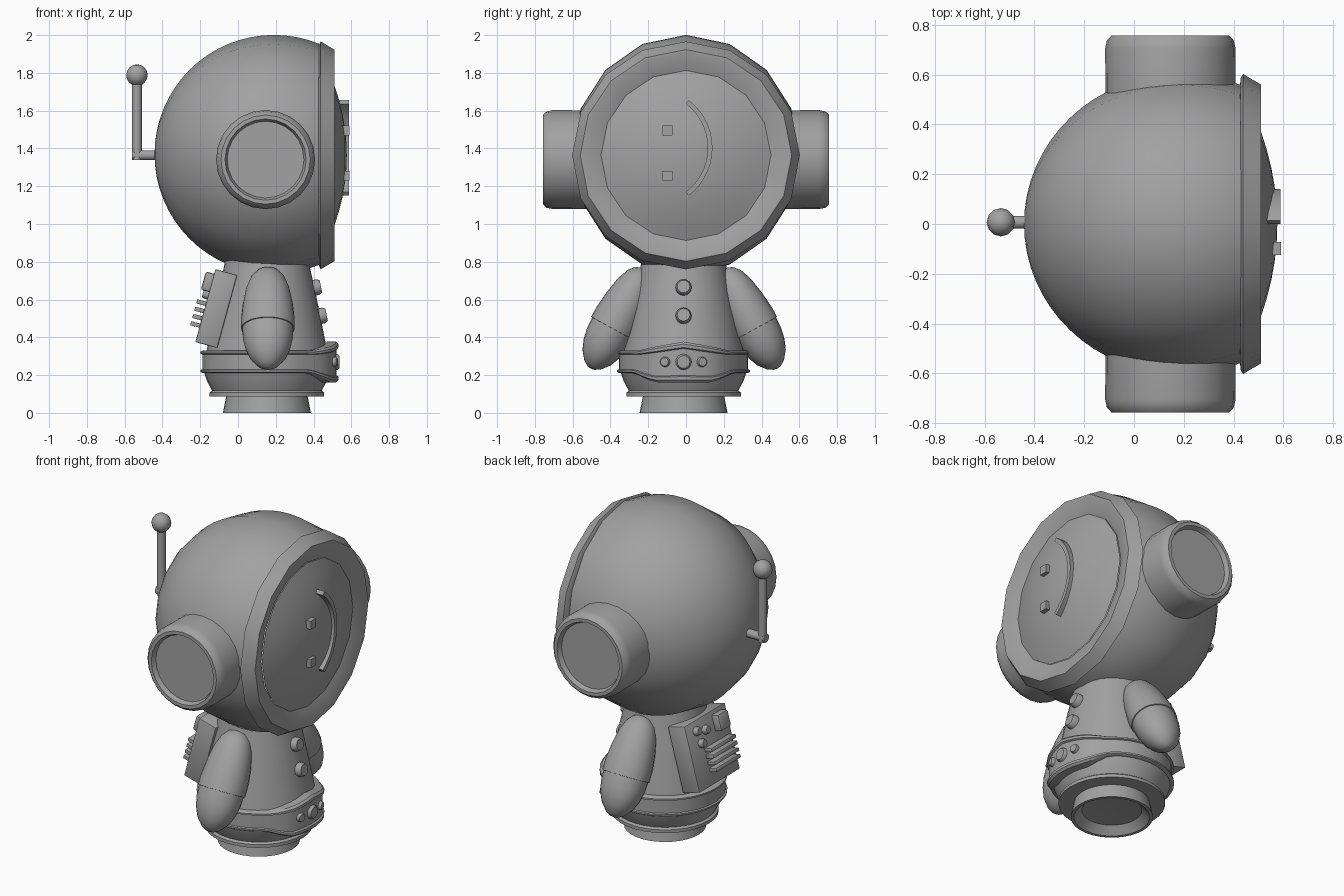
import bpy
import bmesh
from math import sin, cos, pi, sqrt, asin
from mathutils import Matrix, Vector

if "Cube" in bpy.data.objects:
    bpy.data.objects.remove(bpy.data.objects["Cube"], do_unlink=True)

grey = bpy.data.materials.new("mid_grey")
grey.use_nodes = True
COLOUR = (0.36, 0.36, 0.36, 1)
grey.diffuse_color = COLOUR
grey.node_tree.nodes["Principled BSDF"].inputs["Base Color"].default_value = COLOUR

CX, CY = 0.153, -0.013          # body axis
FACE_Z = 1.363                  # visor centre height
TO_X = Matrix.Rotation(pi / 2, 4, 'Y')


def at(x, y, z):
    return Matrix.Translation((x, y, z))


def along(start, direction):
    """Matrix with local z pointing along direction."""
    return at(*start) @ Vector(direction).to_track_quat('Z', 'Y').to_matrix().to_4x4()


def finish(bm, name, matrix=Matrix(), angle=0.6):
    bmesh.ops.remove_doubles(bm, verts=bm.verts, dist=0.0001)
    bmesh.ops.recalc_face_normals(bm, faces=bm.faces)
    bm.transform(matrix)
    mesh = bpy.data.meshes.new(name)
    bm.to_mesh(mesh)
    bm.free()
    mesh.materials.append(grey)
    obj = bpy.data.objects.new(name, mesh)
    bpy.context.collection.objects.link(obj)
    bpy.ops.object.select_all(action='DESELECT')
    obj.select_set(True)
    bpy.context.view_layer.objects.active = obj
    bpy.ops.object.shade_smooth_by_angle(angle=angle)
    return obj


def lathe(name, profile, matrix=Matrix(), segs=32):
    """Spin (radius, height) points about local z."""
    bm = bmesh.new()
    vs = [bm.verts.new((r, 0, h)) for r, h in profile]
    edges = [bm.edges.new(p) for p in zip(vs, vs[1:])]
    bmesh.ops.spin(bm, geom=vs + edges, cent=(0, 0, 0), axis=(0, 0, 1),
                   angle=2 * pi, steps=segs)
    return finish(bm, name, matrix)


def box(name, size, matrix, bevel=0.0):
    bm = bmesh.new()
    bmesh.ops.create_cube(bm, size=1)
    bmesh.ops.scale(bm, vec=size, verts=bm.verts)
    if bevel:
        bmesh.ops.bevel(bm, geom=bm.edges[:], offset=bevel, segments=2,
                        affect='EDGES', profile=0.5)
    return finish(bm, name, matrix)


def stud(name, radius, height, matrix):
    """Round button with a softened rim."""
    return lathe(name, [(0, 0), (radius, 0), (radius, height * 0.65),
                        (radius * 0.8, height), (0, height)], matrix, 16)


# Helmet shell: sphere open at the face side
R = 0.632
t_end = pi / 2 + asin(0.24 / R)
shell = [(R * sin(t_end * i / 20), -R * cos(t_end * i / 20)) for i in range(21)]
lathe("helmet_shell", shell, at(0.19, 0, 1.369) @ Matrix.Diagonal((1, 0.955, 1, 1)) @ TO_X, 16)

# Face rim and domed visor
lathe("visor_rim", [(0.54, 0.425), (0.585, 0.428), (0.603, 0.438), (0.56, 0.51),
                    (0.545, 0.51), (0.45, 0.475)], at(0, 0, FACE_Z) @ TO_X, 16)
dome = [(0.45 * i / 6, 0.576 - 0.475 * (0.45 * i / 6) ** 2) for i in range(7)]
lathe("visor", dome, at(0, 0, FACE_Z) @ TO_X, 16)

# Eyes
for side, z in (("upper", 1.495), ("lower", 1.255)):
    box(side + "_eye", (0.06, 0.052, 0.052), at(0.56, -0.098, z))

# Smile: arc strip with depth
bm = bmesh.new()
STEPS = 14
rows = []
for i in range(STEPS + 1):
    a = -0.92 + 1.84 * i / STEPS
    rows.append([bm.verts.new((x, -0.178 + r * cos(a), 1.403 + r * sin(a)))
                 for x, r in ((0.5, 0.293), (0.588, 0.293), (0.588, 0.318), (0.5, 0.318))])
for p, q in zip(rows, rows[1:]):
    for k in range(4):
        n = (k + 1) % 4
        bm.faces.new((p[k], p[n], q[n], q[k]))
bm.faces.new(rows[0])
bm.faces.new(rows[-1])
finish(bm, "smile")

# Ear cups with recessed caps
for side, s in (("left", 1), ("right", -1)):
    lathe(side + "_ear_cup", [(0.26, 0.45), (0.262, 0.705), (0.255, 0.738), (0.236, 0.758),
                              (0.215, 0.758), (0.203, 0.73), (0, 0.73)],
          along((0.146, 0, 1.341), (0, s, 0)), 24)

# Antenna: elbow rod and ball
AX, AY = -0.535, 0.007
lathe("antenna_arm", [(0, 0), (0.026, 0), (0.026, 0.17), (0, 0.17)],
      along((AX - 0.026, AY, 1.364), (1, 0, 0)), 12)
lathe("antenna_stem", [(0, 0), (0.026, 0), (0.026, 0.42), (0, 0.42)], at(AX, AY, 1.338), 12)
lathe("antenna_ball", [(0.057 * sin(pi * i / 8), -0.057 * cos(pi * i / 8)) for i in range(9)],
      at(AX, AY, 1.788), 12)

# Body: hollow foot, flared hem and tapering jacket
body = at(CX, CY, 0)
lathe("foot_base", [(0, 0.06), (0.17, 0.045), (0.215, 0), (0.233, 0), (0.215, 0.09),
                    (0.1, 0.1)], body)
lathe("hem", [(0.2, 0.088), (0.303, 0.088), (0.303, 0.108), (0.29, 0.118), (0.318, 0.17),
              (0.333, 0.215), (0.3, 0.25)], body)
lathe("jacket", [(0.335, 0.21), (0.325, 0.3), (0.315, 0.35), (0.285, 0.5), (0.255, 0.65),
                 (0.23, 0.76), (0.22, 0.82)], body)

# Belt ring that swells into a buckle at the face side
section = [(0.29, 0), (0.34, 0), (0.352, 0.06), (0.352, 0.14), (0.342, 0.17), (0.342, 0.83),
           (0.352, 0.86), (0.352, 0.94), (0.34, 1), (0.29, 1)]
bm = bmesh.new()
SEGS = 48
rings = []
for i in range(SEGS):
    a = 2 * pi * i / SEGS
    off = min(a, 2 * pi - a)
    peak = max(0, 1 - off / 0.75)
    plate = min(1, max(0, (0.85 - off) / 0.42))
    low, high = 0.21 - 0.048 * plate, 0.33 + 0.047 * peak
    rings.append([bm.verts.new(((r + 0.026 * plate) * cos(a), (r + 0.026 * plate) * sin(a),
                                low + (high - low) * v)) for r, v in section])
for i in range(SEGS):
    p, q = rings[i], rings[(i + 1) % SEGS]
    for k in range(len(section)):
        n = (k + 1) % len(section)
        bm.faces.new((p[k], p[n], q[n], q[k]))
finish(bm, "belt", body)

# Belt studs and jacket buttons
for name, y, r in (("right", -0.095, 0.027), ("middle", 0, 0.042), ("left", 0.095, 0.027)):
    a = asin(y / 0.36)
    d = Vector((cos(a), sin(a), 0))
    stud(name + "_belt_stud", r, 0.035, along(Vector((CX, CY, 0.27)) + d * 0.35, d))
for name, z, r in (("upper", 0.66, 0.24), ("lower", 0.51, 0.27)):
    stud(name + "_jacket_button", 0.042, 0.047, along((CX + r, CY, z), (1, 0, 0.2)))

# Arms: sleeve and mitten along a slanted axis
LENGTH = 0.604
sleeve = [(0, 0), (0.05, 0.03), (0.08, 0.09), (0.104, 0.2), (0.12, 0.35), (0.129, 0.5),
          (0.129, 0.6), (0.1, 0.605)]
mitten = [(0.1, 0.58), (0.123, 0.59), (0.12, 0.7), (0.108, 0.8), (0.086, 0.89),
          (0.05, 0.965), (0.02, 0.995), (0, 1)]
for side, s in (("left", 1), ("right", -1)):
    tilt = (at(0.158, CY + 0.003 + 0.205 * s, 0.765) @ Matrix.Rotation(0.5 * s, 4, 'X')
            @ Matrix.Diagonal((1.1, 1, -LENGTH, 1)))
    lathe(side + "_sleeve", sleeve, tilt, 24)
    lathe(side + "_mitten", mitten, tilt, 24)

# Backpack leaning with the jacket, with its control panel
pack = at(-0.115, CY, 0.552) @ Matrix.Rotation(0.267, 4, 'Y')
box("backpack", (0.12, 0.4, 0.4), pack, 0.006)
box("pack_switch", (0.07, 0.1, 0.1), pack @ at(-0.07, -0.11, 0.125), 0.012)
for i in range(4):
    box(f"pack_slat_{i + 1}", (0.06, 0.24, 0.022), pack @ at(-0.08, -0.05, 0.01 - 0.04 * i), 0.003)
for i, (y, z) in enumerate(((0.11, 0.14), (0.03, 0.12), (0.09, 0.06))):
    stud(f"pack_button_{i + 1}", 0.026, 0.035,
         pack @ at(-0.055, y, z) @ Matrix.Rotation(-pi / 2, 4, 'Y'))
